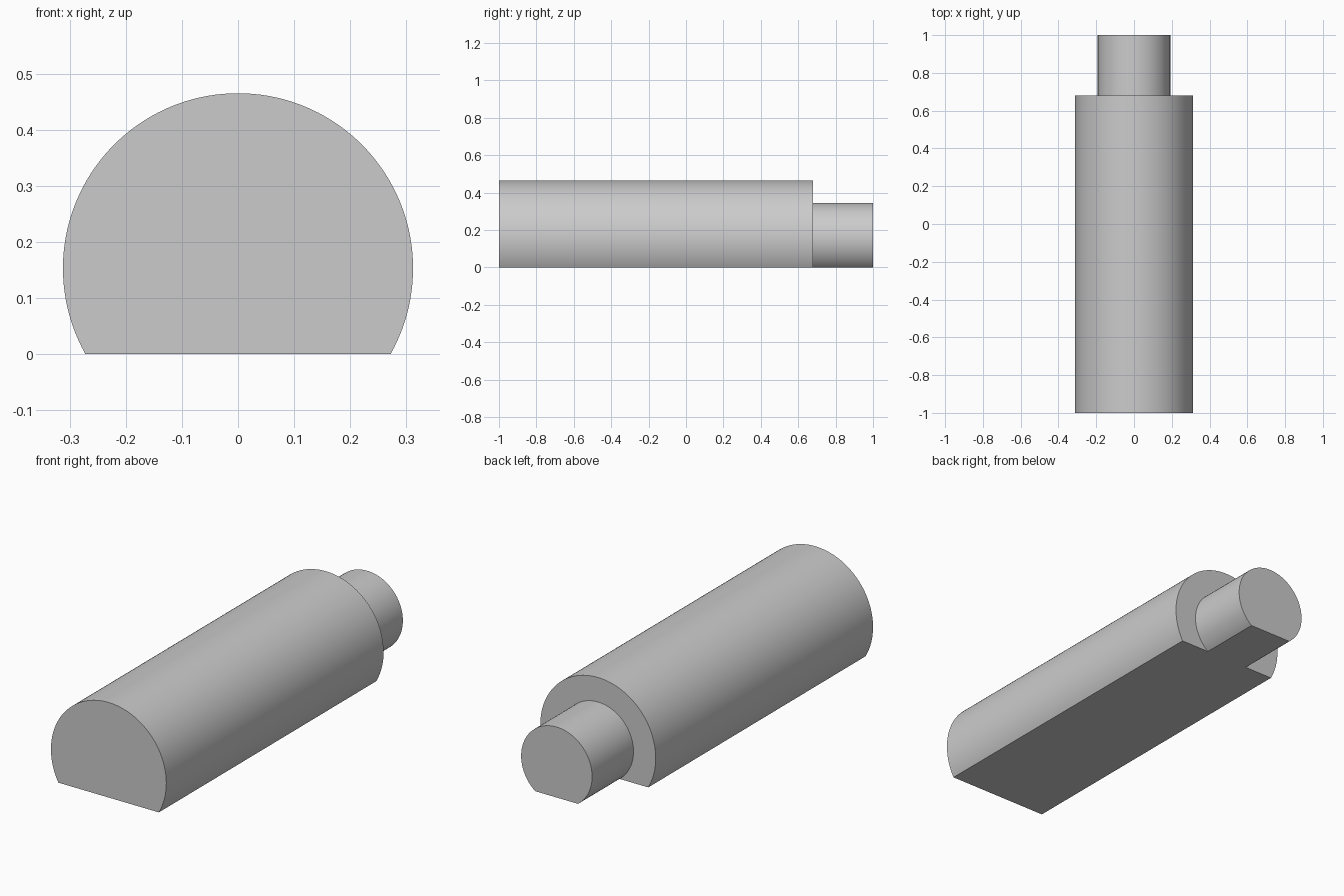
import bpy
import bmesh
import math

if "Cube" in bpy.data.objects:
    bpy.data.objects.remove(bpy.data.objects["Cube"], do_unlink=True)

AXIS_Z = 0.153      # height of the shared shaft axis above the flat
SEGMENTS = 96

grey = bpy.data.materials.new("plain_grey")
grey.use_nodes = True
colour = (0.6, 0.6, 0.6, 1.0)
grey.diffuse_color = colour
grey.node_tree.nodes["Principled BSDF"].inputs["Base Color"].default_value = colour


def flatted_shaft(name, radius, y_front, y_back, front_cap=True):
    """Round bar along y with a flat cut along its underside at z = 0."""
    start = -math.asin(AXIS_Z / radius)
    sweep = math.pi - 2 * start
    bm = bmesh.new()
    rings = []
    for y in (y_front, y_back):
        ring = []
        for i in range(SEGMENTS + 1):
            a = start + sweep * i / SEGMENTS
            z = max(0.0, AXIS_Z + radius * math.sin(a))
            ring.append(bm.verts.new((radius * math.cos(a), y, z)))
        rings.append(ring)
    front, back = rings
    # Curved side and the flat underside that closes the loop
    for i in range(SEGMENTS + 1):
        j = (i + 1) % (SEGMENTS + 1)
        bm.faces.new((front[i], front[j], back[j], back[i]))
    bm.faces.new(back)
    if front_cap:
        bm.faces.new(front[::-1])
    bmesh.ops.recalc_face_normals(bm, faces=bm.faces)
    # Make sure the rear face points out along +y
    rear = max(bm.faces, key=lambda f: f.calc_center_median().y)
    if rear.normal.y < 0:
        bmesh.ops.reverse_faces(bm, faces=bm.faces)
    mesh = bpy.data.meshes.new(name)
    bm.to_mesh(mesh)
    bm.free()
    mesh.materials.append(grey)
    obj = bpy.data.objects.new(name, mesh)
    bpy.context.collection.objects.link(obj)
    bpy.ops.object.select_all(action='DESELECT')
    obj.select_set(True)
    bpy.context.view_layer.objects.active = obj
    bpy.ops.object.shade_smooth_by_angle(angle=math.radians(30))
    return obj


# Main barrel, then the narrower stub, left open where it meets the shoulder
flatted_shaft("main_shaft", 0.312, -1.0, 0.68)
flatted_shaft("end_stub", 0.192, 0.68, 1.0, front_cap=False)
